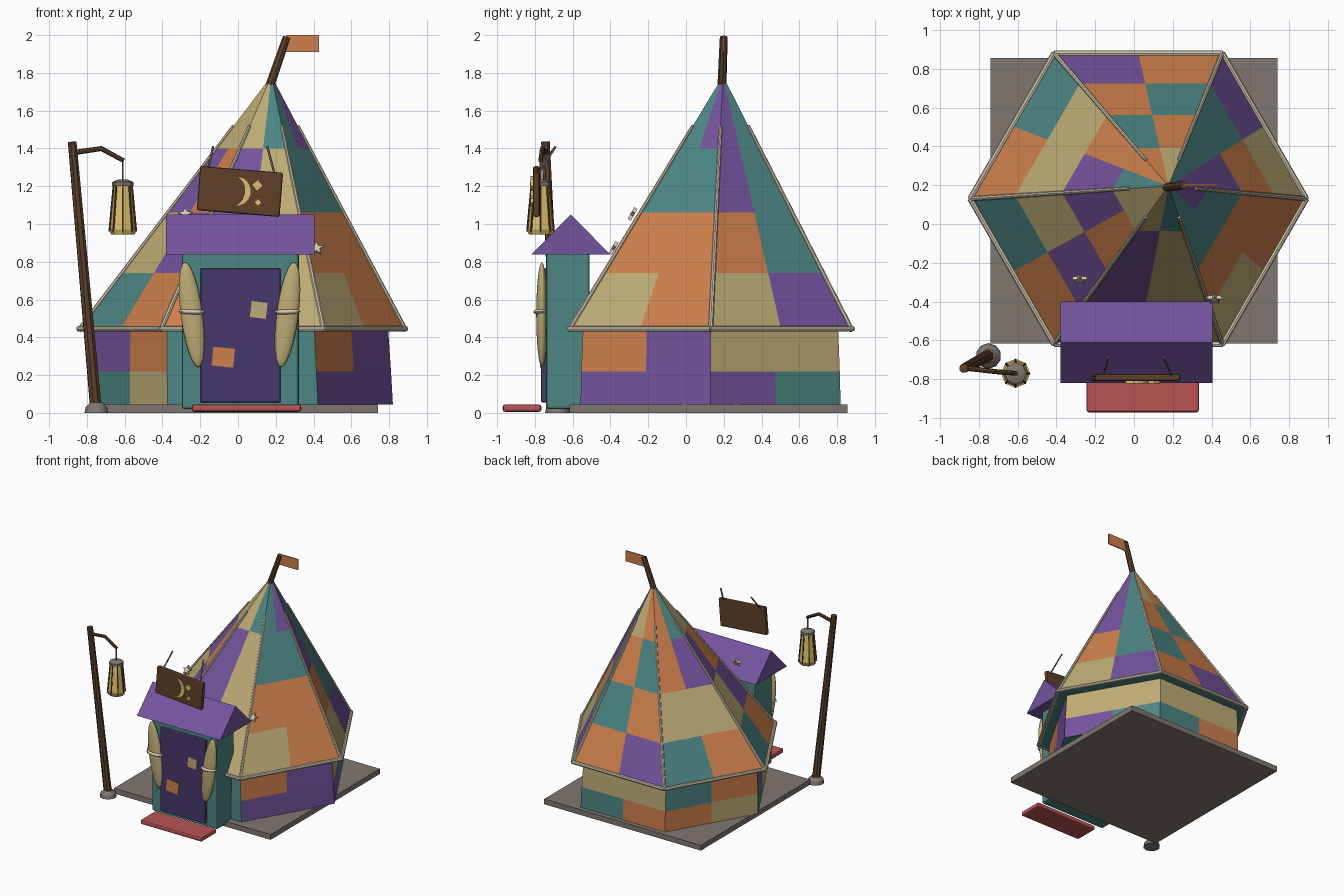
import bpy, bmesh, math
from mathutils import Vector, Matrix

if "Cube" in bpy.data.objects:
    bpy.data.objects.remove(bpy.data.objects["Cube"])

def mat(name, r, g, b):
    m = bpy.data.materials.new(name)
    lin = [((c / 255 + 0.055) / 1.055) ** 2.4 for c in (r, g, b)]
    m.diffuse_color = (*lin, 1)
    m.use_nodes = True
    m.node_tree.nodes["Principled BSDF"].inputs["Base Color"].default_value = m.diffuse_color
    return m

TEAL = mat("teal cloth", 76, 134, 132)
ORANGE = mat("orange cloth", 206, 128, 76)
PURPLE = mat("purple cloth", 116, 84, 158)
TAN = mat("tan cloth", 190, 172, 118)
DARK = mat("dark purple door", 70, 56, 108)
WOOD = mat("brown wood", 94, 65, 42)
STONE = mat("grey stone", 128, 119, 112)
CREAM = mat("cream trim", 208, 198, 174)
RED = mat("red mat", 184, 84, 84)
GOLD = mat("gold glow", 224, 194, 110)
CLOTH = [TEAL, ORANGE, PURPLE, TAN]

def finish(bm, name, mats, smooth=False):
    bmesh.ops.recalc_face_normals(bm, faces=bm.faces)
    me = bpy.data.meshes.new(name)
    bm.to_mesh(me)
    bm.free()
    for m in mats:
        me.materials.append(m)
    ob = bpy.data.objects.new(name, me)
    bpy.context.collection.objects.link(ob)
    if smooth:
        bpy.context.view_layer.objects.active = ob
        ob.select_set(True)
        bpy.ops.object.shade_smooth_by_angle(angle=math.radians(40))
        ob.select_set(False)
    return ob

def box(name, loc, size, m, tilt=0, bevel=0.0):
    """Box centred at loc, tilted about y."""
    bm = bmesh.new()
    bmesh.ops.create_cube(bm, size=1, matrix=Matrix.Diagonal((*size, 1)))
    if bevel:
        bmesh.ops.bevel(bm, geom=bm.edges[:], offset=bevel, segments=2, affect='EDGES', profile=0.5)
    bm.transform(Matrix.Translation(loc) @ Matrix.Rotation(tilt, 4, 'Y'))
    return finish(bm, name, [m])

def rods(name, segs, m, sides=8):
    """Tapered rods, each (start, end, start radius, end radius)."""
    bm = bmesh.new()
    for a, b, r1, r2 in segs:
        a, b = Vector(a), Vector(b)
        M = Matrix.Translation((a + b) / 2) @ (b - a).to_track_quat('Z', 'Y').to_matrix().to_4x4()
        bmesh.ops.create_cone(bm, cap_ends=True, segments=sides, radius1=r1, radius2=r2,
                              depth=(b - a).length, matrix=M)
    return finish(bm, name, [m], True)

def ellipsoid(name, loc, radii, m, tilt=0):
    bm = bmesh.new()
    bmesh.ops.create_uvsphere(bm, u_segments=20, v_segments=12, radius=1,
                              matrix=Matrix.Translation(loc) @ Matrix.Rotation(tilt, 4, 'Y')
                              @ Matrix.Diagonal((*radii, 1)))
    return finish(bm, name, [m], True)

def prism(name, pts, thick, m, M):
    """Flat outline in local xy, extruded along local z, placed by M."""
    bm = bmesh.new()
    f = bm.faces.new([bm.verts.new((x, y, -thick / 2)) for x, y in pts])
    r = bmesh.ops.extrude_face_region(bm, geom=[f])
    bmesh.ops.translate(bm, vec=(0, 0, thick), verts=[v for v in r['geom'] if isinstance(v, bmesh.types.BMVert)])
    bm.transform(M)
    return finish(bm, name, [m])

def hexpt(cx, cy, z, r, k):
    """k-th of 12 points on a hexagon: corners when even, side middles when odd."""
    c = [Vector((cx + r * math.cos(math.radians(60 * j)), cy + r * math.sin(math.radians(60 * j)), z))
         for j in (k // 2, (k + 1) // 2)]
    return (c[0] + c[1]) / 2

def patchwork(name, rings, rows):
    """Six-sided shell with two cloth patches per side and row."""
    bm = bmesh.new()
    loops = [[bm.verts.new(hexpt(*r, k)) for k in range(12)] for r in rings]
    for a, b, row in zip(loops, loops[1:], rows):
        for k, c in enumerate(row.replace(" ", "")):
            f = bm.faces.new((a[k], a[(k + 1) % 12], b[(k + 1) % 12], b[k]))
            f.material_index = "topn".index(c)
    bm.faces.new(loops[0])
    bm.faces.new(loops[-1])
    return finish(bm, name, CLOTH)

# stone base and tent walls
bm = bmesh.new()
bmesh.ops.create_cone(bm, cap_ends=True, segments=6, radius1=0.85, radius2=0.85, depth=0.045,
                      matrix=Matrix.Translation((0, 0.12, 0.0225)) @ Matrix.Rotation(math.pi / 6, 4, 'Z'))
for v in bm.verts:
    v.co.x = math.copysign(0.74, v.co.x) if abs(v.co.x) > 0.1 else 0
finish(bm, "stone_base", [STONE])
patchwork("tent_walls", [(0.025, 0.13, 0.045, 0.795), (0.02, 0.13, 0.22, 0.79), (0.015, 0.13, 0.44, 0.78)],
          ["pt to on tn tt pp", "nn nn to po tt op"])

# leaning patchwork roof
EAVE, TIP = (0.022, 0.13, 0.435, 0.866), (0.175, 0.195, 1.765, 0.012)
def ring(z):
    t = (z - EAVE[2]) / (TIP[2] - EAVE[2])
    return tuple(a + (b - a) * t for a, b in zip(EAVE, TIP))
patchwork("tent_roof", [ring(z) for z in (0.435, 0.74, 1.06, 1.40, 1.765)],
          ["np op to to on no", "ot to nn np pn oo", "pt ot op po pn tt", "pt no ot nn nt tp"])

# cream trim along the eaves and hips
rods("eave_trim", [(hexpt(*EAVE, 2 * k) + Vector((0, 0, 0.01)),
                    hexpt(*EAVE, (2 * k + 2) % 12) + Vector((0, 0, 0.01)), 0.015, 0.015) for k in range(6)], CREAM)
rods("hip_trim", [(hexpt(*EAVE, 2 * k), hexpt(*ring(1.52), 2 * k), 0.013, 0.009) for k in range(6)], CREAM)

# pole and flag
rods("flag_pole", [((0.168, 0.19, 1.73), (0.258, 0.2, 1.99), 0.024, 0.021)], WOOD)
box("flag", (0.342, 0.2, 1.955), (0.175, 0.01, 0.09), ORANGE)

# entrance booth with gabled roof
box("entrance_booth", (0.013, -0.625, 0.435), (0.62, 0.23, 0.83), TEAL, bevel=0.015)
prism("entrance_roof", [(-0.82, 0.838), (-0.40, 0.838), (-0.61, 1.05)], 0.785, PURPLE,
      Matrix.Translation((0.0125, 0, 0)) @ Matrix(((0, 0, 1, 0), (1, 0, 0, 0), (0, 1, 0, 0), (0, 0, 0, 1))))
box("door", (0.013, -0.75, 0.41), (0.425, 0.035, 0.71), DARK, bevel=0.008)
box("tan_patch", (0.11, -0.77, 0.545), (0.085, 0.008, 0.085), TAN, tilt=0.12)
box("orange_patch", (-0.078, -0.77, 0.295), (0.115, 0.008, 0.10), ORANGE, tilt=0.1)
box("door_mat", (0.045, -0.868, 0.025), (0.58, 0.205, 0.038), RED, bevel=0.012)

# tied curtains
for side, x, s in (("left", -0.245, -1), ("right", 0.262, 1)):
    ellipsoid(side + "_curtain", (x, -0.763, 0.52), (0.058, 0.03, 0.28), TAN, tilt=s * 0.13)
    ellipsoid(side + "_curtain_tie", (x, -0.768, 0.535), (0.07, 0.04, 0.017), CREAM, tilt=s * -0.04)

# hanging sign: upright frame turns local xy into the front plane
FRONT = Matrix.Translation((0.01, -0.792, 1.172)) @ Matrix.Rotation(0.08, 4, 'Y') @ Matrix.Rotation(math.pi / 2, 4, 'X')
box("sign_board", (0.01, -0.792, 1.172), (0.44, 0.036, 0.235), WOOD, tilt=0.08, bevel=0.01)
arc = [math.radians(a) for a in range(-110, 91, 20)]
crescent = [(0.08 * math.cos(a) - 0.04, 0.08 * math.sin(a)) for a in arc]
crescent += [(0.055 * math.cos(a) - 0.05, 0.075 * math.sin(a)) for a in arc[::-1]][1:-1]
prism("sign_crescent", crescent, 0.02, GOLD, FRONT @ Matrix.Translation((0.02, 0, 0.02)))
for i, (x, y, r) in enumerate(((0.09, 0.04, 0.03), (0.10, -0.05, 0.02))):
    prism("sign_diamond_%d" % i, [(r, 0), (0, r), (-r, 0), (0, -r)], 0.02, GOLD,
          FRONT @ Matrix.Translation((x, y, 0.02)))
rods("sign_rods", [((-0.16, -0.785, 1.28), (-0.132, -0.69, 1.41), 0.006, 0.006),
                   ((0.195, -0.785, 1.26), (0.155, -0.69, 1.41), 0.006, 0.006)], STONE, 6)

# little star pins on the roof
star = [((0.04 if i % 2 == 0 else 0.018) * math.sin(i * math.pi / 5),
         (0.04 if i % 2 == 0 else 0.018) * math.cos(i * math.pi / 5)) for i in range(10)]
for i, p in enumerate(((0.415, -0.385, 0.87), (-0.28, -0.285, 1.05))):
    prism("star_pin_%d" % i, star, 0.02, CREAM, Matrix.Translation(p) @ Matrix.Rotation(math.radians(60), 4, 'X'))

# lamp post
rods("post_foot", [((-0.75, -0.68, 0), (-0.75, -0.68, 0.03), 0.066, 0.06),
                   ((-0.75, -0.68, 0.03), (-0.75, -0.68, 0.055), 0.06, 0.035)], STONE, 10)
rods("lamp_post", [((-0.753, -0.68, 0.03), (-0.878, -0.744, 1.435), 0.032, 0.024)], WOOD)
rods("lamp_arm", [((-0.87, -0.742, 1.378), (-0.72, -0.76, 1.40), 0.014, 0.013),
                  ((-0.725, -0.76, 1.40), (-0.605, -0.77, 1.335), 0.013, 0.012)], WOOD)

# hanging lantern
LX, LY = -0.61, -0.77
def lathe(name, steps, m):
    rods(name, [((LX, LY, a), (LX, LY, b), r, s) for a, b, r, s in steps], m, 8)
lathe("lantern_wire", [(1.22, 1.34, 0.005, 0.005)], STONE)
lathe("lantern_glass", [(0.96, 1.21, 0.068, 0.045)], GOLD)
lathe("lantern_cap", [(1.20, 1.222, 0.056, 0.056), (1.222, 1.236, 0.056, 0.025)], STONE)
lathe("lantern_bottom", [(0.945, 0.972, 0.062, 0.075)], GOLD)
rods("lantern_bars", [((LX + 0.071 * math.cos(a), LY + 0.071 * math.sin(a), 0.96),
                       (LX + 0.048 * math.cos(a), LY + 0.048 * math.sin(a), 1.21), 0.005, 0.005)
                      for a in [math.pi / 4 * k for k in range(8)]], WOOD, 5)
